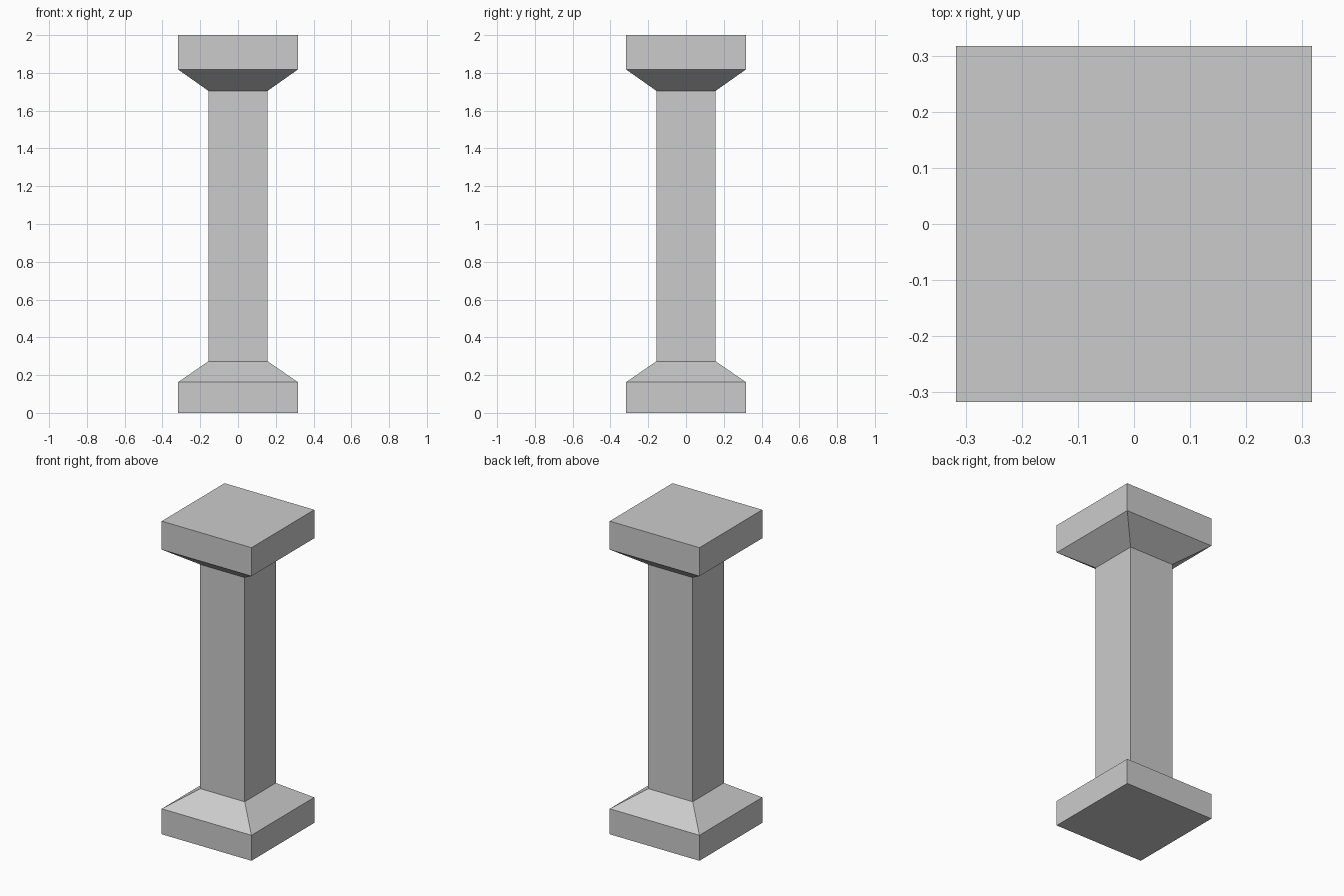
import bpy, bmesh

if "Cube" in bpy.data.objects:
    bpy.data.objects.remove(bpy.data.objects["Cube"])

WIDE, SLIM = 0.317, 0.157  # half widths of the slabs and the shaft


def square_loft(name, sections):
    """Closed square solid through (half width, height) sections."""
    bm = bmesh.new()
    rings = [[bm.verts.new((sx * h, sy * h, z))
              for sx, sy in ((-1, -1), (1, -1), (1, 1), (-1, 1))]
             for h, z in sections]
    for low, high in zip(rings, rings[1:]):
        for i in range(4):
            j = (i + 1) % 4
            bm.faces.new((low[i], low[j], high[j], high[i]))
    bm.faces.new(rings[0][::-1])
    bm.faces.new(rings[-1])
    mesh = bpy.data.meshes.new(name)
    bm.to_mesh(mesh)
    bm.free()
    obj = bpy.data.objects.new(name, mesh)
    bpy.context.collection.objects.link(obj)
    return obj


# One continuous pillar: base slab, sloped foot, shaft, flared capital, top slab
square_loft("square_pillar", [
    (WIDE, 0.0), (WIDE, 0.163),
    (SLIM, 0.273), (SLIM, 1.705),
    (WIDE, 1.818), (WIDE, 2.0),
])
